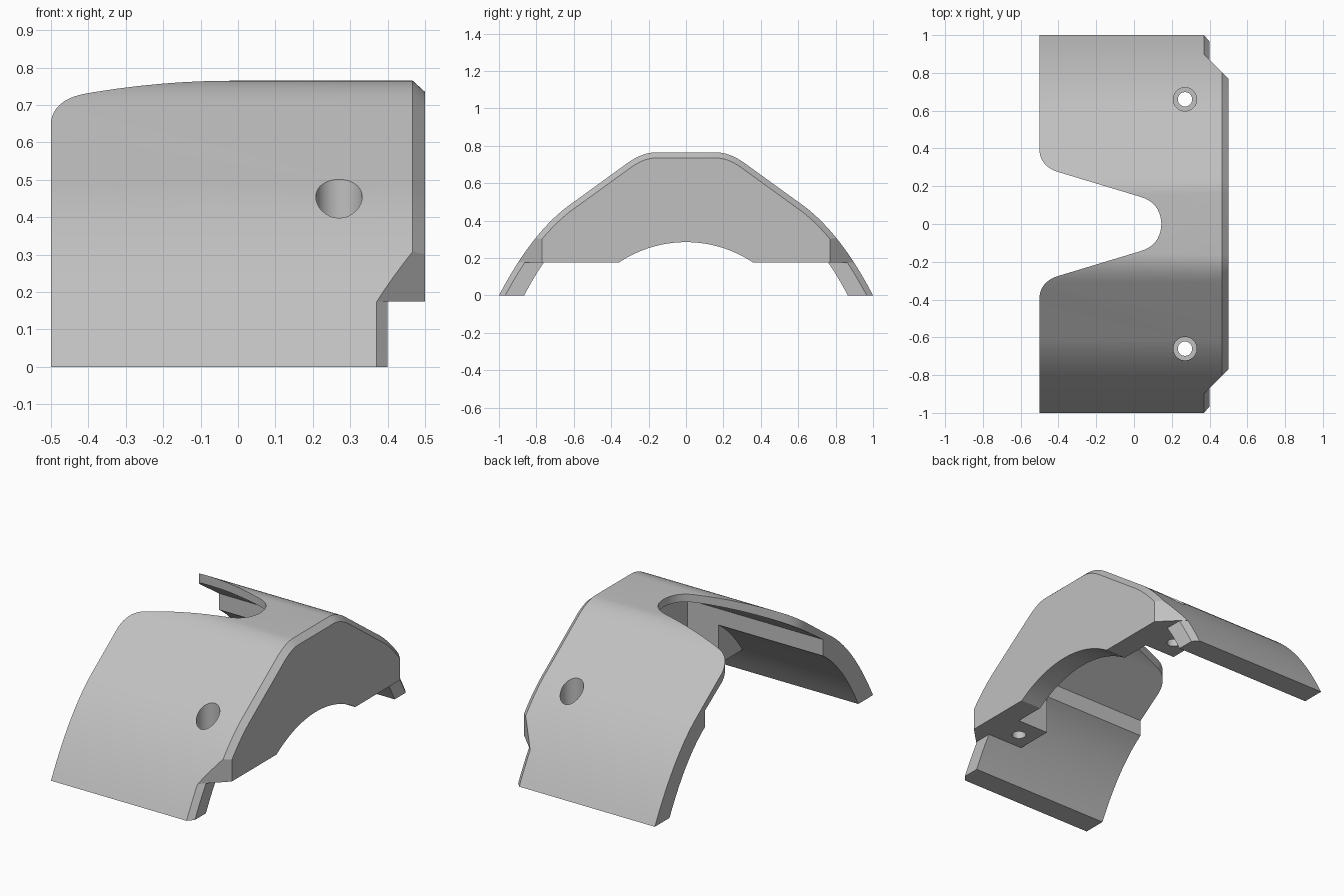
import bpy, bmesh, math
from mathutils import Vector

cube = bpy.data.objects.get("Cube")
if cube:
    bpy.data.objects.remove(cube, do_unlink=True)

grey = bpy.data.materials.new("light_grey")
grey.use_nodes = True
COLOUR = (0.53, 0.53, 0.53, 1)
grey.diffuse_color = COLOUR
grey.node_tree.nodes["Principled BSDF"].inputs["Base Color"].default_value = COLOUR


def bezier(a, b, c, n):
    """Quadratic curve through 2D points."""
    a, b, c = Vector(a), Vector(b), Vector(c)
    return [a * (1 - t) ** 2 + b * 2 * t * (1 - t) + c * t * t
            for t in (i / n for i in range(n + 1))]


def mirror(half):
    """Mirror a half profile that runs outward from the middle."""
    return [Vector((-p[0], p[1])) for p in reversed(half)] + [Vector(p) for p in half]


def inset(half, d):
    """Move a half profile inward along its normals."""
    out = []
    for i, p in enumerate(half):
        t = (half[min(i + 1, len(half) - 1)] - half[max(i - 1, 0)]).normalized()
        out.append(p - Vector((-t.y, t.x)) * d)
    out[0] = half[0] - Vector((0, d))
    out[-1] = Vector((half[-1].x - d * 1.1, 0))
    return out


def loft(name, loops):
    """Solid through equal loops, capped at both ends."""
    bm = bmesh.new()
    rings = [[bm.verts.new(p) for p in loop] for loop in loops]
    n = len(rings[0])
    for a, b in zip(rings, rings[1:]):
        for i in range(n):
            j = (i + 1) % n
            bm.faces.new((a[i], a[j], b[j], b[i]))
    bm.faces.new(rings[0])
    bm.faces.new(rings[-1])
    bmesh.ops.recalc_face_normals(bm, faces=bm.faces)
    mesh = bpy.data.meshes.new(name)
    bm.to_mesh(mesh)
    bm.free()
    mesh.materials.append(grey)
    ob = bpy.data.objects.new(name, mesh)
    bpy.context.collection.objects.link(ob)
    return ob


def along_x(profile, x):
    return [(x, p[0], p[1]) for p in profile]


def upright(name, outline, z0, z1):
    return loft(name, [[(p[0], p[1], z) for p in outline] for z in (z0, z1)])


def disc(x, y, r, n=40):
    return [(x + r * math.cos(2 * math.pi * i / n), y + r * math.sin(2 * math.pi * i / n))
            for i in range(n)]


def combine(target, tool, operation):
    bpy.ops.object.select_all(action='DESELECT')
    bpy.context.view_layer.objects.active = target
    target.select_set(True)
    mod = target.modifiers.new("combine", 'BOOLEAN')
    mod.operation, mod.solver, mod.object = operation, 'EXACT', tool
    bpy.ops.object.modifier_apply(modifier=mod.name)
    bpy.data.objects.remove(tool, do_unlink=True)


# Outer profile: flat crown, straight slope, curved leg
crown = bezier((0.16, 0.765), (0.232, 0.765), (0.31, 0.71), 8)
leg = bezier((0.60, 0.50), (0.816, 0.354), (1, 0), 16)
outer_half = crown + leg
outer = mirror(outer_half)
outer_small = mirror(inset(outer_half, 0.03))

# Inner profile: thin roof stepping to thick legs
step = 0.54
inner_half = bezier((0.14, 0.72), (0.212, 0.72), (0.285, 0.672), 6)
inner_half += [Vector((step, 0.498))]
inner_half += bezier((step, 0.403), (0.719, 0.283), (0.865, 0), 14)
inner = list(reversed(mirror(inner_half)))

# Shell with a chamfered end
cover = loft("cover_shell", [along_x(outer + inner, -0.5),
                             along_x(outer + inner, 0.37),
                             along_x(outer_small + inner, 0.4)])

# End wall with chamfered rim, arched underside and clipped corners
wall = loft("end_wall", [along_x(outer, 0.37), along_x(outer, 0.467),
                         along_x(outer_small, 0.5)])
floor = 0.175
rise, half_span = 0.11, 0.36
radius = (half_span ** 2 + rise ** 2) / (2 * rise)
sweep = math.asin(half_span / radius)
arch = [(radius * math.sin(a), floor + rise - radius + radius * math.cos(a))
        for a in (sweep * i / 14 for i in range(-14, 15))]
under = [(-1.2, -0.2), (-1.2, floor)] + arch + [(1.2, floor), (1.2, -0.2)]
combine(wall, loft("arch_cutter", [along_x(under, 0.2), along_x(under, 0.7)]), 'DIFFERENCE')
for s in (-1, 1):
    corner = [(0.27, s), (0.67, s * 0.6), (0.67, s * 1.3), (0.27, s * 1.3)]
    combine(wall, upright("corner_cutter", corner, -0.3, 1), 'DIFFERENCE')
combine(cover, wall, 'UNION')

# Screw bosses inside the legs
for s in (-1, 1):
    section = [(s * y, z) for y, z in ((step, floor), (step, 0.46), (0.62, 0.43),
                                       (0.76, 0.3), (0.85, floor))]
    combine(cover, loft("boss", [along_x(section, 0.17), along_x(section, 0.385)]), 'UNION')

# Tapered notch with rounded mouth and end
notch = [(-0.7, 0.40)]
notch += [tuple(p) for p in bezier((-0.501, 0.40), (-0.50, 0.305), (-0.40, 0.275), 10)]
notch += [tuple(p) for p in bezier((0.04, 0.142), (0.14, 0.11), (0.145, 0), 10)]
notch += [(x, -y) for x, y in reversed(notch[:-1])]
combine(cover, upright("notch_cutter", notch, 0.1, 1), 'DIFFERENCE')

# Counterbored screw holes
for s in (-1, 1):
    combine(cover, upright("bore", disc(0.27, s * 0.66, 0.062), 0.25, 1), 'DIFFERENCE')
    combine(cover, upright("hole", disc(0.27, s * 0.66, 0.038), -0.1, 0.9), 'DIFFERENCE')

cover.name = "cover"
bpy.ops.object.select_all(action='DESELECT')
cover.select_set(True)
bpy.context.view_layer.objects.active = cover
bpy.ops.object.shade_smooth_by_angle(angle=math.radians(25))
